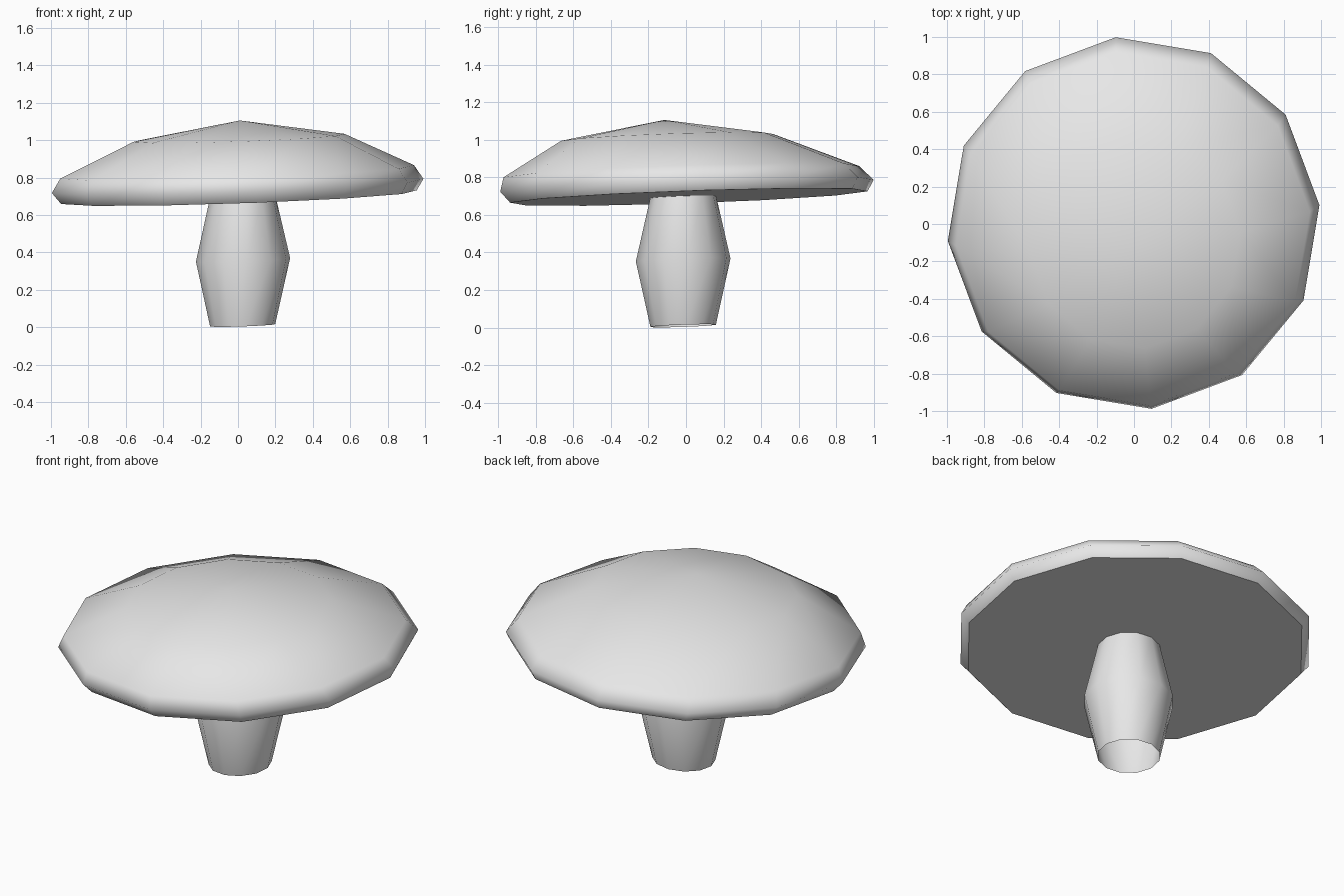
import bpy
import bmesh
import math

cube = bpy.data.objects.get("Cube")
if cube:
    bpy.data.objects.remove(cube, do_unlink=True)

SIDES = 12
TURN = math.radians(5.5)
TILT = 0.035  # the whole mushroom leans, rising toward +x and +y

grey = bpy.data.materials.new("plain grey")
grey.use_nodes = True
colour = (0.8, 0.8, 0.8, 1)
grey.diffuse_color = colour
grey.node_tree.nodes["Principled BSDF"].inputs["Base Color"].default_value = colour


def ring(bm, x, y, z, radius):
    """Tilted ring of vertices around a centre."""
    verts = []
    for i in range(SIDES):
        a = TURN + math.tau * i / SIDES
        dx, dy = radius * math.cos(a), radius * math.sin(a)
        verts.append(bm.verts.new((x + dx, y + dy, z + TILT * (dx + dy))))
    return verts


def loft(name, sections, apex=None, flat_base=False):
    """Skin rings from bottom to top, with an optional tip and base."""
    bm = bmesh.new()
    rings = [ring(bm, *s) for s in sections]
    pairs = [(i, (i + 1) % SIDES) for i in range(SIDES)]
    for low, high in zip(rings, rings[1:]):
        for i, j in pairs:
            bm.faces.new((low[i], low[j], high[j], high[i]))
    if apex:
        tip = bm.verts.new(apex)
        for i, j in pairs:
            bm.faces.new((rings[-1][i], rings[-1][j], tip))
    for face in bm.faces:
        face.smooth = True
    if flat_base:
        bm.faces.new(rings[0][::-1]).smooth = False
        for edge in bm.edges:
            if all(v in rings[0] for v in edge.verts):
                edge.smooth = False
    mesh = bpy.data.meshes.new(name)
    bm.to_mesh(mesh)
    bm.free()
    mesh.materials.append(grey)
    obj = bpy.data.objects.new(name, mesh)
    bpy.context.collection.objects.link(obj)
    return obj


# Stem: bulging tube, open at the foot
loft("stem", [
    (0.025, -0.015, 0.01, 0.175),
    (0.027, -0.015, 0.36, 0.253),
    (0.025, -0.015, 0.70, 0.175),
])

# Cap: flat underside, rounded rim, dome leaning toward the front
loft("cap", [
    (0.005, 0.015, 0.695, 0.955),
    (-0.002, 0.005, 0.755, 0.998),
    (-0.005, -0.025, 0.83, 0.95),
    (0.005, -0.10, 1.012, 0.567),
], apex=(0.01, -0.115, 1.105), flat_base=True)
